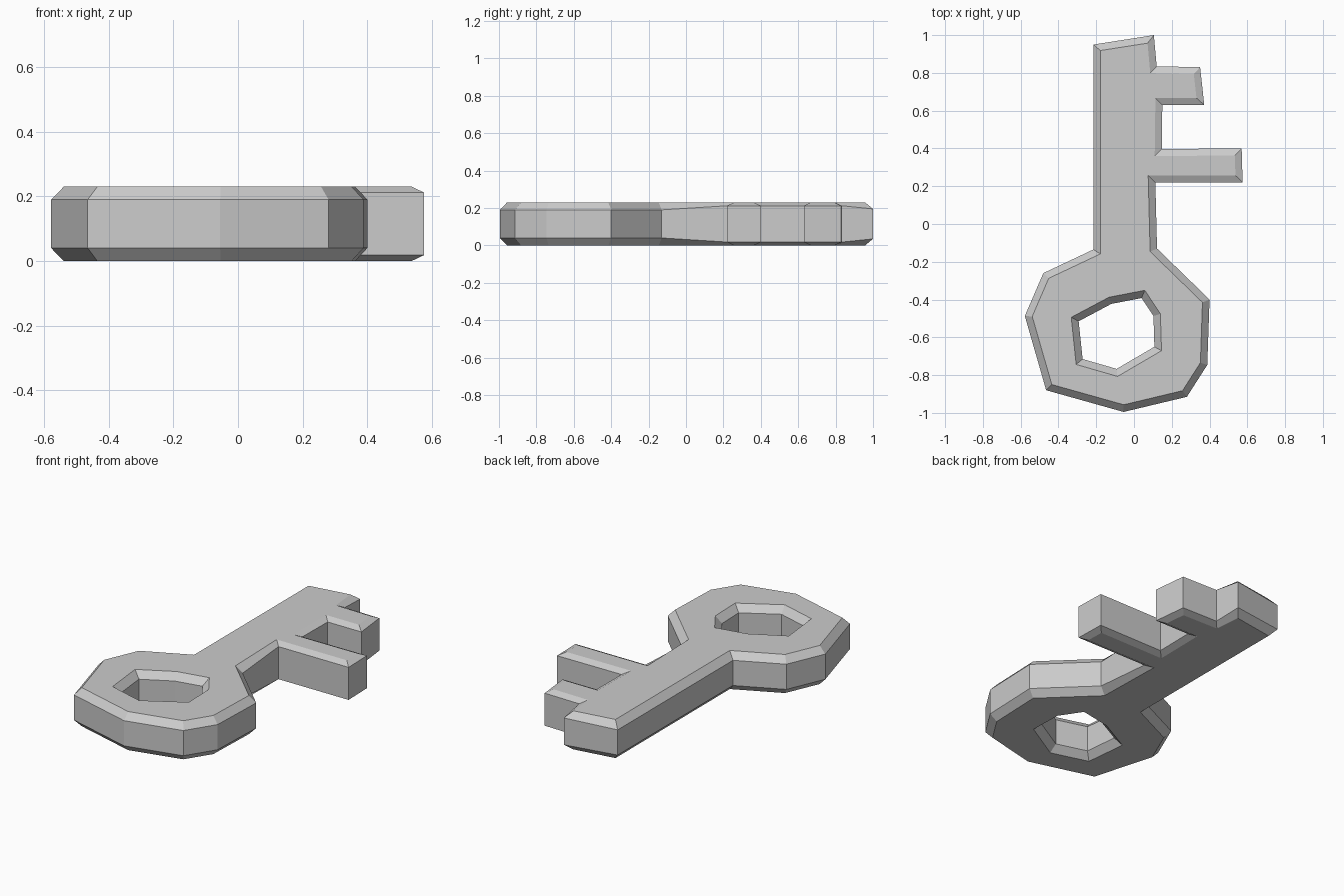
import bpy, bmesh
from mathutils import Vector

if "Cube" in bpy.data.objects:
    bpy.data.objects.remove(bpy.data.objects["Cube"])

HEIGHT = 0.23
BEVEL = 0.037

# Corner points (x, y) plus the depth of the chamfer at that corner.
HEAD, TOOTH = 0.04, 0.018
shaft_left = [(-0.215, 0.95, HEAD), (-0.215, -0.135, HEAD)]
bow = [(-0.48, -0.26, HEAD), (-0.578, -0.487, HEAD), (-0.465, -0.88, HEAD),
       (-0.055, -0.995, HEAD), (0.28, -0.915, HEAD), (0.388, -0.746, HEAD),
       (0.40, -0.40, HEAD), (0.122, -0.13, HEAD)]
long_tooth = [(0.113, 0.22, TOOTH), (0.575, 0.22, TOOTH),
              (0.57, 0.40, TOOTH), (0.147, 0.397, TOOTH)]
short_tooth = [(0.15, 0.63, TOOTH), (0.372, 0.63, TOOTH),
               (0.35, 0.83, TOOTH), (0.12, 0.835, TOOTH)]
tip = [(0.105, 1.0, 0.035)]
outline = shaft_left + bow + long_tooth + short_tooth + tip

# Bow hole, clockwise so that the chamfer offset goes into the material
hole = [(x, y, HEAD) for x, y in [
    (-0.293, -0.515), (-0.12, -0.423), (0.04, -0.392), (0.103, -0.487),
    (0.108, -0.65), (-0.092, -0.767), (-0.272, -0.715)]]


def mitre(loop, i, d):
    """Corner i moved to the left of its loop by distance d."""
    a, p, b = (Vector(loop[k % len(loop)][:2]) for k in (i - 1, i, i + 1))
    u, v = (p - a).normalized(), (b - p).normalized()
    n1, n2 = Vector((-u.y, u.x)), Vector((-v.y, v.x))
    return p + (n1 + n2) * d / (1 + n1.dot(n2))


def chamfered_wall(bm, loop):
    """Wall with chamfers; returns the bottom and top rim edges."""
    rings = [[], [], [], []]
    for i, (x, y, dz) in enumerate(loop):
        q = mitre(loop, i, BEVEL)
        for ring, co in zip(rings, [(q.x, q.y, 0), (x, y, dz),
                                    (x, y, HEIGHT - dz), (q.x, q.y, HEIGHT)]):
            ring.append(bm.verts.new(co))
    n = len(loop)
    for lo, hi in zip(rings, rings[1:]):
        for i in range(n):
            j = (i + 1) % n
            bm.faces.new((lo[i], lo[j], hi[j], hi[i]))
    return [[bm.edges.get((r[i], r[(i + 1) % n])) for i in range(n)]
            for r in (rings[0], rings[3])]


# Key body: outer wall, bow hole wall, flat faces between them
bm = bmesh.new()
outer_rims = chamfered_wall(bm, outline)
hole_rims = chamfered_wall(bm, hole)
for outer, inner in zip(outer_rims, hole_rims):
    bmesh.ops.triangle_fill(bm, edges=outer + inner, use_beauty=True)
bmesh.ops.recalc_face_normals(bm, faces=bm.faces)

mesh = bpy.data.meshes.new("key")
bm.to_mesh(mesh)
bm.free()
key = bpy.data.objects.new("key", mesh)
bpy.context.collection.objects.link(key)
